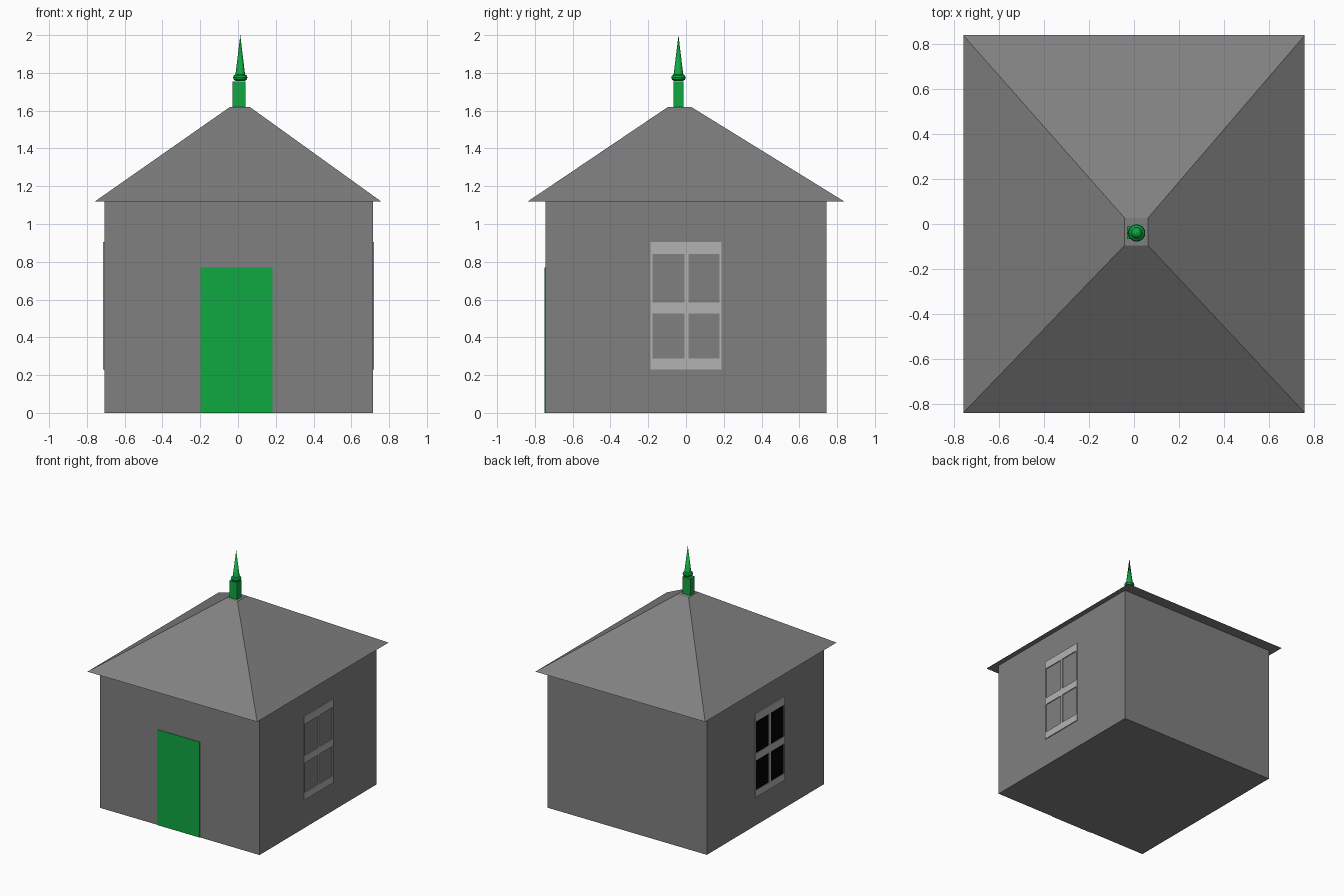
import bpy
import bmesh

cube = bpy.data.objects.get("Cube")
if cube:
    bpy.data.objects.remove(cube, do_unlink=True)


def material(name, rgb):
    mat = bpy.data.materials.new(name)
    mat.use_nodes = True
    mat.diffuse_color = (*rgb, 1)
    bsdf = mat.node_tree.nodes["Principled BSDF"]
    bsdf.inputs["Base Color"].default_value = (*rgb, 1)
    bsdf.inputs["Roughness"].default_value = 0.9
    return mat


grey = material("stone grey", (0.216, 0.216, 0.216))
pale = material("pale frame grey", (0.45, 0.45, 0.45))
green = material("green", (0.005, 0.39, 0.053))
black = material("black glass", (0.0, 0.0, 0.0))


def add_box(bm, x, y, z, top=None):
    """Box from (min, max) ranges; top gives different x, y ranges for the upper face."""
    tx, ty = top or (x, y)
    lower = [bm.verts.new((x[i], y[j], z[0])) for i, j in ((0, 0), (1, 0), (1, 1), (0, 1))]
    upper = [bm.verts.new((tx[i], ty[j], z[1])) for i, j in ((0, 0), (1, 0), (1, 1), (0, 1))]
    bm.faces.new(lower[::-1])
    bm.faces.new(upper)
    for i in range(4):
        k = (i + 1) % 4
        bm.faces.new((lower[i], lower[k], upper[k], upper[i]))


def boxes(name, mat, *specs):
    bm = bmesh.new()
    for spec in specs:
        add_box(bm, *spec)
    mesh = bpy.data.meshes.new(name)
    bm.to_mesh(mesh)
    bm.free()
    mesh.materials.append(mat)
    obj = bpy.data.objects.new(name, mesh)
    bpy.context.collection.objects.link(obj)
    return obj


# House body and hipped roof with a small flat top
LEFT, RIGHT, DEPTH, EAVE = 0.714, -0.708, 0.745, 1.12
boxes("walls", grey, ((RIGHT, LEFT), (-DEPTH, DEPTH), (0, EAVE)))
boxes("roof", grey, ((-0.757, 0.757), (-0.837, 0.837), (EAVE, 1.62),
                     ((-0.042, 0.062), (-0.095, 0.027))))

# Door
boxes("door", green, ((-0.198, 0.183), (-DEPTH - 0.004, -DEPTH + 0.002), (0, 0.77)))


# Windows: wide rails, thin stiles and a central bar
def window(name, wall_x, out, mid_y, glazed):
    def span(depth):
        return tuple(sorted((wall_x - out * 0.002, wall_x + out * depth)))

    x = span(0.007)
    half = 0.188
    rails = [(x, (mid_y - half, mid_y + half), z)
             for z in ((0.229, 0.287), (0.585, 0.527)[::-1], (0.84, 0.904))]
    stiles = [(x, (mid_y + c - w, mid_y + c + w), z)
              for c, w in ((-0.183, 0.005), (0.002, 0.011), (0.183, 0.005))
              for z in ((0.287, 0.527), (0.585, 0.84))]
    boxes(name + "_frame", pale, *rails, *stiles)
    if glazed:
        boxes(name + "_glass", black,
              (span(0.004), (mid_y - half + 0.004, mid_y + half - 0.004), (0.25, 0.88)))


window("left_window", LEFT, 1, 0.0, False)
window("right_window", RIGHT, -1, -0.05, True)

# Finial: square post, rounded ring and slender cone
boxes("finial_post", green, ((-0.03, 0.04), (-0.067, -0.012), (1.61, 1.755)))
FX, FY = 0.012, -0.04
bpy.ops.mesh.primitive_torus_add(major_segments=24, minor_segments=10, major_radius=0.02,
                                 minor_radius=0.018, location=(FX, FY, 1.775))
ring = bpy.context.object
ring.name = "finial_ring"
bpy.ops.object.shade_smooth_by_angle()
bpy.ops.mesh.primitive_cone_add(vertices=24, radius1=0.028, radius2=0, depth=0.23,
                                location=(FX, FY, 1.885))
spire = bpy.context.object
spire.name = "finial_spire"
bpy.ops.object.shade_smooth_by_angle()
for part in (ring, spire):
    part.data.materials.append(green)
